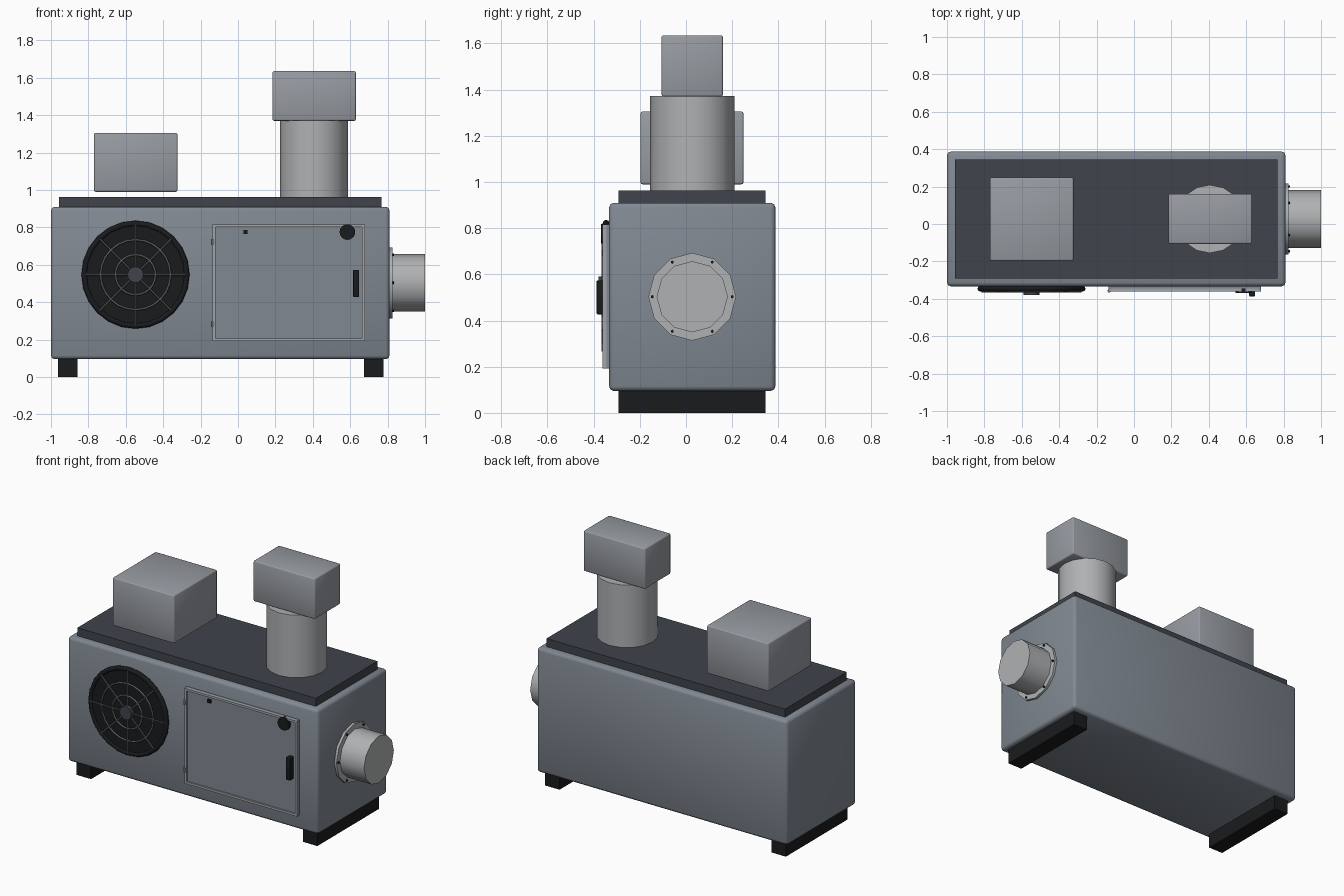
import bpy, bmesh, math
from mathutils import Matrix, Vector

if "Cube" in bpy.data.objects:
    bpy.data.objects.remove(bpy.data.objects["Cube"])


def material(name, r, g, b):
    m = bpy.data.materials.new(name)
    m.diffuse_color = (r, g, b, 1)
    m.use_nodes = True
    m.node_tree.nodes["Principled BSDF"].inputs["Base Color"].default_value = m.diffuse_color
    return m


PAINT = material("blue_grey_paint", 0.22, 0.25, 0.29)
DARK = material("dark_slate", 0.05, 0.056, 0.07)
BLACK = material("black_rubber", 0.01, 0.011, 0.012)
VENT = material("vent_grey", 0.31, 0.33, 0.36)
STEEL = material("light_steel", 0.43, 0.44, 0.45)
TRIM = material("trim_steel", 0.36, 0.38, 0.4)
GRILLE = material("grille_grey", 0.12, 0.125, 0.13)


def finish(name, bm, mat, angle=35):
    bmesh.ops.recalc_face_normals(bm, faces=bm.faces)
    me = bpy.data.meshes.new(name)
    bm.to_mesh(me)
    bm.free()
    for p in me.polygons:
        p.use_smooth = True
    me.set_sharp_from_angle(angle=math.radians(angle))
    me.materials.append(mat)
    ob = bpy.data.objects.new(name, me)
    bpy.context.collection.objects.link(ob)
    return ob


def box(name, x, y, z, mat, bevel=0, segments=2, angle=35):
    """Box from (min, max) ranges with optional rounded edges."""
    bm = bmesh.new()
    size = [r[1] - r[0] for r in (x, y, z)]
    mid = [(r[0] + r[1]) / 2 for r in (x, y, z)]
    bmesh.ops.create_cube(bm, size=1, matrix=Matrix.Translation(mid) @ Matrix.Diagonal((*size, 1)))
    if bevel:
        bmesh.ops.bevel(bm, geom=bm.edges[:], offset=bevel, segments=segments,
                        profile=0.5, affect='EDGES')
    return finish(name, bm, mat, angle)


def cylinder(name, start, end, r, sides, mat):
    """Capped cylinder between two points."""
    a, b = Vector(start), Vector(end)
    rot = (b - a).to_track_quat('Z', 'Y').to_matrix().to_4x4()
    bm = bmesh.new()
    bmesh.ops.create_cone(bm, cap_ends=True, segments=sides, radius1=r, radius2=r,
                          depth=(b - a).length, matrix=Matrix.Translation((a + b) / 2) @ rot)
    return finish(name, bm, mat)


def ring(name, cx, cy, cz, r, tube, sides, mat, tube_sides=6):
    """Torus facing the front."""
    bm = bmesh.new()
    loops = []
    for i in range(sides):
        a = 2 * math.pi * i / sides
        loop = []
        for j in range(tube_sides):
            t = 2 * math.pi * j / tube_sides
            d = r + tube * math.cos(t)
            loop.append(bm.verts.new((cx + d * math.cos(a), cy + tube * math.sin(t),
                                      cz + d * math.sin(a))))
        loops.append(loop)
    for i in range(sides):
        p, q = loops[i], loops[(i + 1) % sides]
        for j in range(tube_sides):
            k = (j + 1) % tube_sides
            bm.faces.new((p[j], p[k], q[k], q[j]))
    return finish(name, bm, mat, 65)


YC = 0.027        # body centre in depth
FRONT = -0.333    # body front face

# Housing, lid and skids
box("housing", (-1, 0.81), (FRONT, 0.387), (0.095, 0.91), PAINT, 0.02, 2, 50)
box("lid", (-0.957, 0.768), (-0.292, 0.344), (0.905, 0.963), DARK)
for side, x in (("left", -0.963), ("right", 0.673)):
    box("skid_" + side, (x, x + 0.105), (-0.292, 0.344), (0, 0.1), BLACK)

# Roof vents and exhaust stack
box("intake_vent", (-0.77, -0.324), (-0.197, 0.249), (0.99, 1.305), VENT, 0.008, 2, 50)
cylinder("exhaust_stack", (0.406, YC, 0.955), (0.406, YC, 1.372), 0.182, 16, STEEL)
box("exhaust_cap", (0.184, 0.63), (-0.106, 0.16), (1.37, 1.635), VENT, 0.008, 2, 50)

# Side outlet with bolted flange
PZ = 0.503
cylinder("outlet_pipe", (0.80, YC, PZ), (1.0, YC, PZ), 0.154, 12, STEEL)
cylinder("outlet_flange", (0.80, YC, PZ), (0.826, YC, PZ), 0.19, 12, STEEL)
for i in range(6):
    a = math.pi * i / 3
    y, z = YC + 0.173 * math.cos(a), PZ + 0.173 * math.sin(a)
    cylinder(f"flange_bolt_{i}", (0.82, y, z), (0.834, y, z), 0.007, 6, BLACK)

# Cooling fan: backing disc, rim, guard rings, spokes and hub
FX, FZ = -0.548, 0.547
cylinder("fan_disc", (FX, FRONT + 0.01, FZ), (FX, -0.351, FZ), 0.28, 24, BLACK)
ring("fan_rim", FX, -0.346, FZ, 0.274, 0.015, 24, BLACK, 8)
for i, r in enumerate((0.107, 0.187)):
    ring(f"guard_ring_{i}", FX, -0.36, FZ, r, 0.006, 24, GRILLE)
for i in range(4):
    a = math.pi * i / 4
    dx, dz = 0.268 * math.cos(a), 0.268 * math.sin(a)
    cylinder(f"guard_spoke_{i}", (FX - dx, -0.36, FZ - dz), (FX + dx, -0.36, FZ + dz),
             0.006, 6, GRILLE)
cylinder("fan_hub", (FX, -0.345, FZ), (FX, -0.38, FZ), 0.043, 16, DARK)

# Access door with raised trim
X0, X1, Z0, Z1, T = -0.135, 0.678, 0.192, 0.815, 0.014
box("door_panel", (X0, X1), (-0.35, FRONT + 0.01), (Z0, Z1), PAINT)
for name, x in (("left", X0), ("right", X1 - T)):
    box("door_trim_" + name, (x, x + T), (-0.361, -0.345), (Z0, Z1), TRIM)
for name, z in (("bottom", Z0), ("top", Z1 - T)):
    box("door_trim_" + name, (X0 + T, X1 - T), (-0.361, -0.345), (z, z + T), TRIM)

# Door fittings: hinges, handle, gauge and latch
for name, z in (("lower", 0.282), ("upper", 0.722)):
    cylinder("hinge_" + name, (-0.133, -0.358, z - 0.016), (-0.133, -0.358, z + 0.016),
             0.009, 8, TRIM)
box("door_handle", (0.616, 0.647), (-0.387, -0.345), (0.427, 0.573), BLACK, 0.004)
cylinder("gauge", (0.585, -0.345, 0.775), (0.585, -0.368, 0.775), 0.042, 16, BLACK)
box("door_latch", (0.03, 0.052), (-0.362, -0.345), (0.764, 0.785), BLACK)
